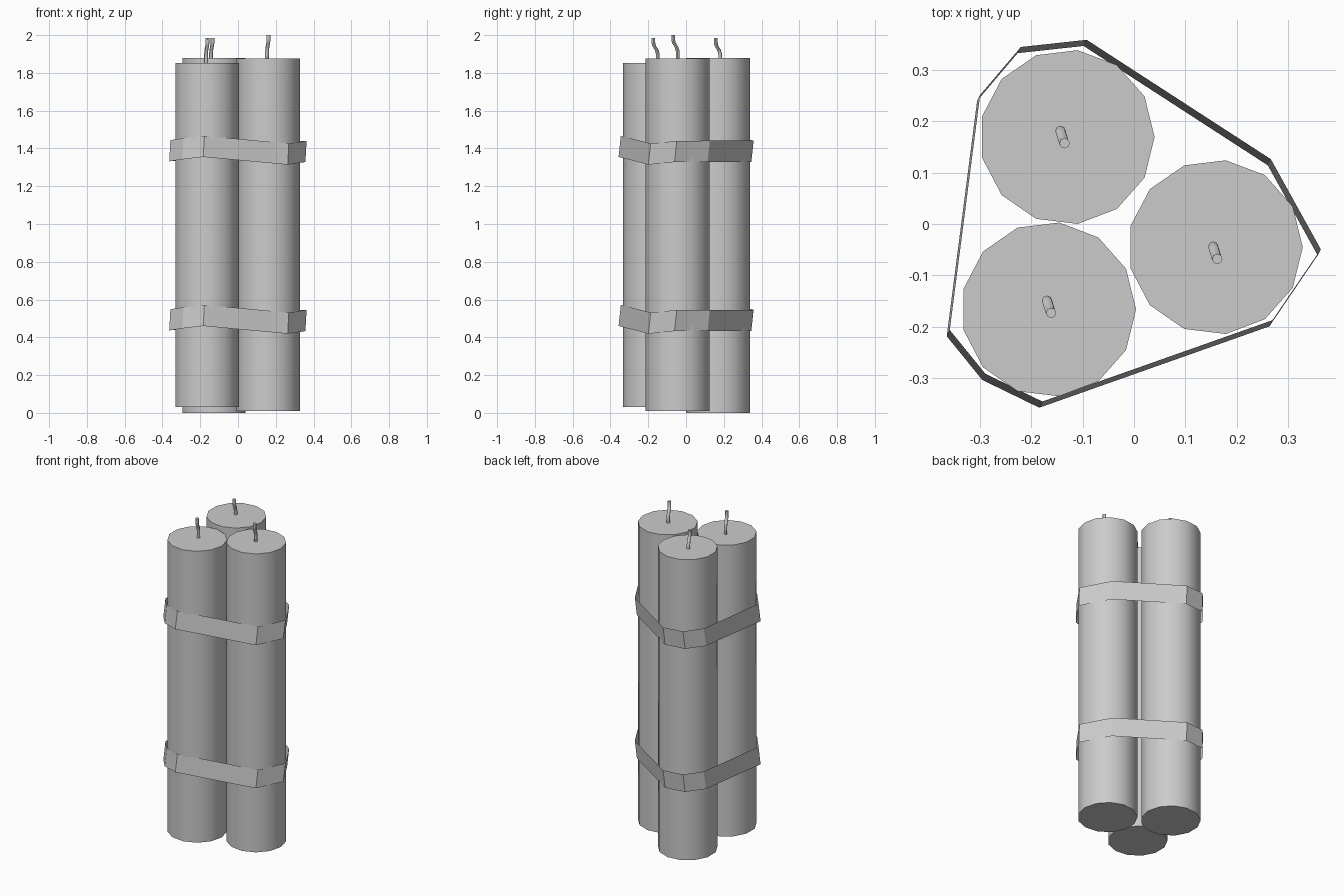
import bpy
import bmesh
from math import cos, sin, pi
from mathutils import Vector

if "Cube" in bpy.data.objects:
    bpy.data.objects.remove(bpy.data.objects["Cube"])


def make_object(name, verts, faces, smooth=False):
    mesh = bpy.data.meshes.new(name)
    mesh.from_pydata(verts, [], faces)
    obj = bpy.data.objects.new(name, mesh)
    bpy.context.collection.objects.link(obj)
    if smooth:
        bpy.ops.object.select_all(action='DESELECT')
        obj.select_set(True)
        bpy.context.view_layer.objects.active = obj
        bpy.ops.object.shade_smooth_by_angle(angle=pi / 4)
    return obj


def tube(name, path, radius, sides):
    """Capped tube: one horizontal ring per path point."""
    verts = [(x + radius * cos(2 * pi * i / sides), y + radius * sin(2 * pi * i / sides), z)
             for x, y, z in path for i in range(sides)]
    faces = [tuple(reversed(range(sides)))]
    for r in range(len(path) - 1):
        a, b = r * sides, (r + 1) * sides
        for i in range(sides):
            j = (i + 1) % sides
            faces.append((a + i, a + j, b + j, b + i))
    faces.append(tuple(range(len(verts) - sides, len(verts))))
    return make_object(name, verts, faces, True)


# Sticks: centre x, y, bottom, top, then fuse base x, y and fuse tip height
sticks = {
    "back_left": (-0.130, 0.169, 0.0, 1.88, -0.143, 0.181, 1.985),
    "front_left": (-0.166, -0.166, 0.03, 1.853, -0.169, -0.149, 1.985),
    "right": (0.158, -0.045, 0.01, 1.877, 0.154, -0.044, 2.0),
}
# Fuse bend: x offset, y offset, height below the tip
bend = [(0, 0, -0.14), (0, 0, -0.085), (0.002, -0.007, -0.062),
        (0.006, -0.020, -0.042), (0.008, -0.024, -0.022), (0.008, -0.024, 0)]

for name, (x, y, z0, z1, fx, fy, tip) in sticks.items():
    tube("stick_" + name, [(x, y, z0), (x, y, z1)], 0.17, 13)
    tube("fuse_" + name, [(fx + dx, fy + dy, tip + dz) for dx, dy, dz in bend], 0.01, 8)

# Straps: slightly slanted open loops around the bundle (x, y, mid height)
loop = [(-0.095, 0.352, 1.385), (0.263, 0.120, 1.385), (0.360, -0.055, 1.384),
        (0.266, -0.193, 1.370), (-0.181, -0.351, 1.411), (-0.292, -0.297, 1.398),
        (-0.361, -0.212, 1.388), (-0.302, 0.245, 1.392), (-0.223, 0.338, 1.388)]
loop.reverse()
slant = Vector((0.003, 0.006, 0.056))

for name, drop in (("upper_strap", 0), ("lower_strap", 0.895)):
    mids = [Vector((x, y, z - drop)) for x, y, z in loop]
    n = len(mids)
    verts = [m - slant for m in mids] + [m + slant for m in mids]
    faces = [(i, (i + 1) % n, n + (i + 1) % n, n + i) for i in range(n)]
    make_object(name, verts, faces)
